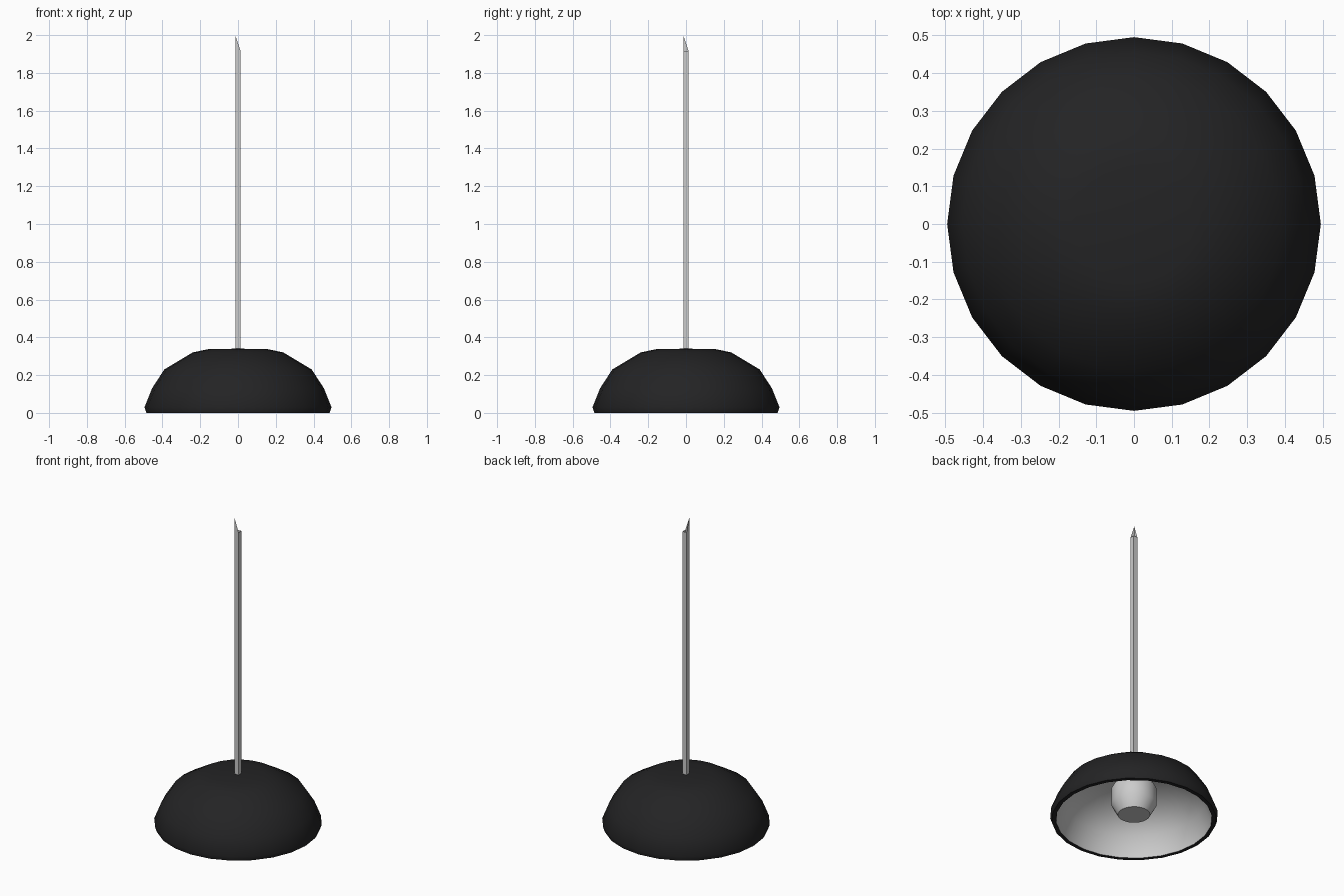
import bpy, bmesh, math

cube = bpy.data.objects.get("Cube")
if cube:
    bpy.data.objects.remove(cube, do_unlink=True)


def material(name, rgb):
    m = bpy.data.materials.new(name)
    m.use_nodes = True
    m.diffuse_color = (*rgb, 1)
    m.node_tree.nodes["Principled BSDF"].inputs["Base Color"].default_value = (*rgb, 1)
    return m


black = material("black plastic", (0.017, 0.017, 0.018))
grey = material("light grey metal", (0.6, 0.6, 0.6))


def finish(name, bm, mat, smooth=None):
    mesh = bpy.data.meshes.new(name)
    bm.to_mesh(mesh)
    bm.free()
    obj = bpy.data.objects.new(name, mesh)
    bpy.context.collection.objects.link(obj)
    mesh.materials.append(mat)
    if smooth:
        bpy.ops.object.select_all(action="DESELECT")
        obj.select_set(True)
        bpy.context.view_layer.objects.active = obj
        bpy.ops.object.shade_smooth_by_angle(angle=math.radians(smooth))
    return obj


def lathe(name, profile, mat, sides=24, smooth=40):
    """Spin (radius, height) points around z; profile runs bottom to top on the outside."""
    bm = bmesh.new()
    verts = [bm.verts.new((r, 0, z)) for r, z in profile]
    edges = [bm.edges.new(pair) for pair in zip(verts, verts[1:])]
    bmesh.ops.spin(bm, geom=verts + edges, axis=(0, 0, 1), cent=(0, 0, 0),
                   angle=math.tau, steps=sides, use_duplicate=False)
    bmesh.ops.remove_doubles(bm, verts=bm.verts, dist=0.0005)
    bmesh.ops.recalc_face_normals(bm, faces=bm.faces)
    return finish(name, bm, mat, smooth)


# Domed base with a rim, and its pale lining
outer = [(0.46, 0), (0.485, 0), (0.495, 0.03), (0.455, 0.13), (0.39, 0.23),
         (0.24, 0.32), (0.155, 0.338), (0, 0.34)]
lathe("base_dome", outer, black)
lining = [(0.46, 0), (0.455, 0.04), (0.42, 0.13), (0.36, 0.21), (0.22, 0.285), (0, 0.305)]
inner = lathe("base_lining", lining, grey)
inner.data.flip_normals()

# Knob that holds the spike under the dome
lathe("spike_knob", [(0, 0.03), (0.095, 0.03), (0.133, 0.1), (0.133, 0.2),
                     (0.095, 0.27), (0, 0.27)], grey)

# Square hollow spike, cut to a point at one corner
bm = bmesh.new()
half = 0.014
corners = [(-half, -half), (half, -half), (half, half), (-half, half)]
low = [bm.verts.new((x, y, 0.25)) for x, y in corners]
high = [bm.verts.new((x, y, 2.0 if x + y < -half else 1.915)) for x, y in corners]
for i in range(4):
    j = (i + 1) % 4
    bm.faces.new((low[i], low[j], high[j], high[i]))
finish("spike", bm, grey)
